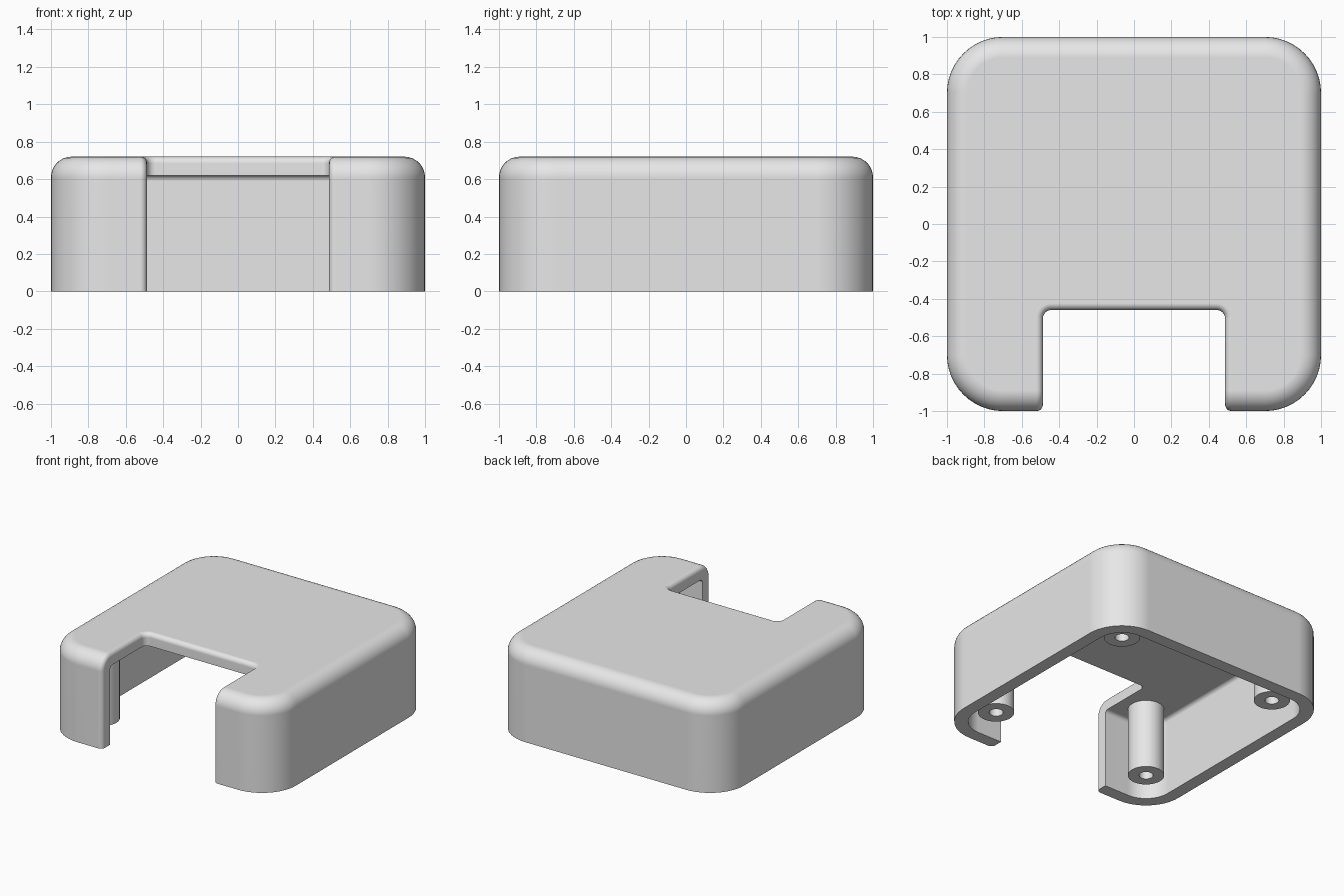
import bpy
import bmesh
from math import pi, sin, cos

cube = bpy.data.objects.get("Cube")
if cube:
    bpy.data.objects.remove(cube)

HEIGHT = 0.72
WALL = 0.1
CORNER = 0.7       # corner arc centres, shared by shell, cavity and posts
NOTCH_X = 0.487
NOTCH_Y = -0.46

grey = bpy.data.materials.new("light_grey")
grey.use_nodes = True
grey.diffuse_color = (0.8, 0.8, 0.8, 1)
grey.node_tree.nodes["Principled BSDF"].inputs["Base Color"].default_value = (0.8, 0.8, 0.8, 1)


def finish(name, bm):
    bmesh.ops.recalc_face_normals(bm, faces=bm.faces)
    mesh = bpy.data.meshes.new(name)
    bm.to_mesh(mesh)
    bm.free()
    mesh.materials.append(grey)
    obj = bpy.data.objects.new(name, mesh)
    bpy.context.collection.objects.link(obj)
    return obj


def activate(obj):
    bpy.ops.object.select_all(action='DESELECT')
    obj.select_set(True)
    bpy.context.view_layer.objects.active = obj


def loft(name, rings):
    """Skin closed rings of equal length and cap both ends."""
    bm = bmesh.new()
    loops = [[bm.verts.new(p) for p in ring] for ring in rings]
    n = len(loops[0])
    for a, b in zip(loops, loops[1:]):
        for i in range(n):
            j = (i + 1) % n
            bm.faces.new((a[i], a[j], b[j], b[i]))
    bm.faces.new(loops[0])
    bm.faces.new(loops[-1])
    return finish(name, bm)


def rounded_square(radius, z, steps=12):
    ring = []
    for q, (sx, sy) in enumerate([(1, 1), (-1, 1), (-1, -1), (1, -1)]):
        for i in range(steps + 1):
            a = (q + i / steps) * pi / 2
            ring.append((sx * CORNER + radius * cos(a), sy * CORNER + radius * sin(a), z))
    return ring


def rounded_block(name, radius, bottom, top, fillet, steps=8):
    """Square block with rounded corners and a filleted top rim."""
    rings = [rounded_square(radius, bottom)]
    for i in range(steps + 1):
        a = i / steps * pi / 2
        rings.append(rounded_square(radius - fillet * (1 - cos(a)), top - fillet * (1 - sin(a))))
    return loft(name, rings)


def cut(target, cutter):
    cutter.hide_render = True
    mod = target.modifiers.new("cut", 'BOOLEAN')
    mod.operation = 'DIFFERENCE'
    mod.solver = 'EXACT'
    mod.object = cutter
    activate(target)
    bpy.ops.object.modifier_apply(modifier=mod.name)
    bpy.data.objects.remove(cutter)


# Outer body
shell = rounded_block("case_shell", 1 - CORNER, 0, HEIGHT, 0.11)

# Front notch with rounded inner corners
r = 0.045
outline = [(-NOTCH_X, -1.3), (NOTCH_X, -1.3)]
for side, start in ((1, 0), (-1, pi / 2)):
    for i in range(7):
        a = start + i / 6 * pi / 2
        outline.append((side * (NOTCH_X - r) + r * cos(a), NOTCH_Y - r + r * sin(a)))
cut(shell, loft("notch_cutter", [[(x, y, z) for x, y in outline] for z in (-0.2, 1)]))

# Round the rim of the notch
bm = bmesh.new()
bm.from_mesh(shell.data)
bmesh.ops.remove_doubles(bm, verts=bm.verts, dist=0.0001)
rim = [e for e in bm.edges
       if e.is_manifold and e.calc_face_angle(0) > 0.7
       and (e.verts[0].co.z + e.verts[1].co.z) / 2 > 0.001]
bmesh.ops.bevel(bm, geom=rim, offset=0.035, segments=5, profile=0.5,
                affect='EDGES', clamp_overlap=False)
bm.to_mesh(shell.data)
bm.free()

# Hollow out the underside
cut(shell, rounded_block("cavity_cutter", 1 - WALL - CORNER, -0.2, HEIGHT - WALL, 0.03))


# Hollow screw posts hanging from the lid
def screw_post(name, x, y):
    profile = [(0.13, HEIGHT - 0.08), (0.13, 0.075), (0.05, 0.075), (0.05, HEIGHT - WALL - 0.02)]
    rings = [[(radius * cos(i * pi / 16), radius * sin(i * pi / 16), z) for i in range(32)]
             for radius, z in profile]
    post = loft(name, rings)
    post.location = (x, y, 0)
    return post


parts = [shell]
for sx, x_name in ((1, "left"), (-1, "right")):
    for sy, y_name in ((-1, "front"), (1, "back")):
        parts.append(screw_post(f"screw_post_{y_name}_{x_name}", sx * CORNER, sy * CORNER))

# Smooth curved surfaces, keep flats flat
for obj in parts:
    activate(obj)
    bpy.ops.object.shade_smooth_by_angle(angle=0.6)
    weighted = obj.modifiers.new("weighted_normals", 'WEIGHTED_NORMAL')
    weighted.keep_sharp = True
